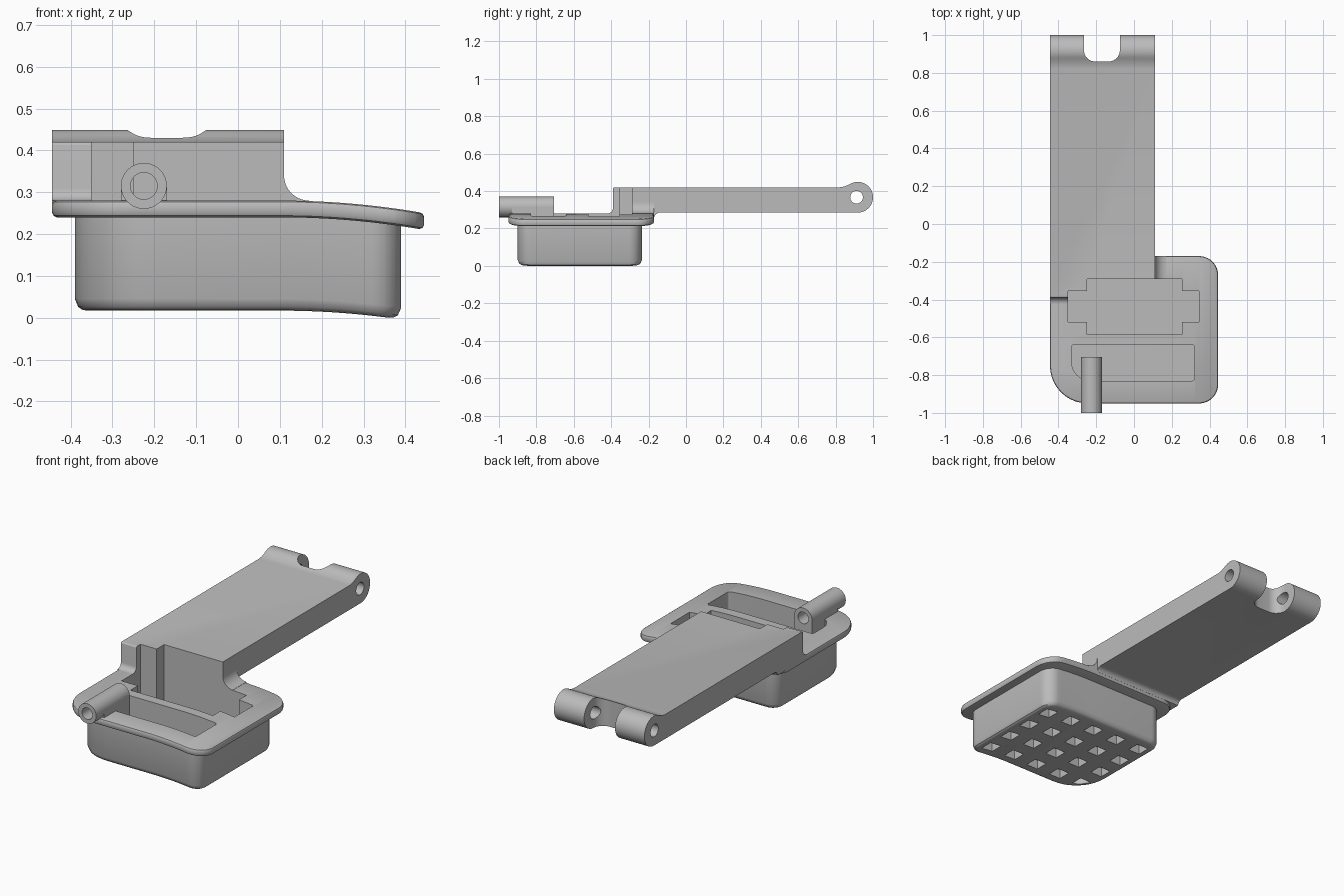
import bpy, bmesh
from math import sin, cos, pi, radians, hypot

if "Cube" in bpy.data.objects:
    bpy.data.objects.remove(bpy.data.objects["Cube"])

grey = bpy.data.materials.new("plain grey")
grey.use_nodes = True
GREY = (0.5, 0.5, 0.5, 1)
grey.diffuse_color = GREY
grey.node_tree.nodes["Principled BSDF"].inputs["Base Color"].default_value = GREY


def arc(cx, cy, r, a0, a1, n=10):
    """Points on an arc, angles in degrees."""
    angles = [radians(a0 + (a1 - a0) * i / n) for i in range(n + 1)]
    return [(cx + r * cos(a), cy + r * sin(a)) for a in angles]


def circle(cx, cy, r, n=40):
    return arc(cx, cy, r, 0, 360, n)[:-1]


def rounded(x0, x1, y0, y1, r, front_right=None, inset=0):
    """Rounded rectangle whose (x0, y0) corner may have its own radius."""
    x0, x1, y0, y1 = x0 + inset, x1 - inset, y0 + inset, y1 - inset
    big = (front_right or r) - inset
    r = r - inset
    return (arc(x1 - r, y1 - r, r, 0, 90) + arc(x0 + r, y1 - r, r, 90, 180)
            + arc(x0 + big, y0 + big, big, 180, 270)
            + arc(x1 - r, y0 + r, r, 270, 360))


def add_loft(bm, rings, axis):
    """Skin a stack of (position, outline) rings along an axis and cap it."""
    place = {"x": lambda a, b, t: (t, a, b),
             "y": lambda a, b, t: (a, t, b),
             "z": lambda a, b, t: (a, b, t)}[axis]
    loops = [[bm.verts.new(place(a, b, t)) for a, b in pts] for t, pts in rings]
    n = len(loops[0])
    for low, high in zip(loops, loops[1:]):
        for i in range(n):
            j = (i + 1) % n
            bm.faces.new((low[i], low[j], high[j], high[i]))
    bm.faces.new(loops[0][::-1])
    bm.faces.new(loops[-1])


def finish(name, bm):
    bmesh.ops.recalc_face_normals(bm, faces=bm.faces)
    mesh = bpy.data.meshes.new(name)
    bm.to_mesh(mesh)
    bm.free()
    mesh.materials.append(grey)
    obj = bpy.data.objects.new(name, mesh)
    bpy.context.collection.objects.link(obj)
    return obj


def loft(name, rings, axis="z", droop=False):
    bm = bmesh.new()
    add_loft(bm, rings, axis)
    if droop:
        # The left side sags along a gentle curve
        for i in range(14):
            bmesh.ops.bisect_plane(bm, geom=bm.verts[:] + bm.edges[:] + bm.faces[:],
                                   plane_co=(0.1 + 0.025 * i, 0, 0), plane_no=(1, 0, 0))
        bmesh.ops.triangulate(bm, faces=[f for f in bm.faces if len(f.verts) > 4])
        for v in bm.verts:
            v.co.z -= 0.03 * (max(0, v.co.x - 0.1) / 0.345) ** 2
    return finish(name, bm)


def prism(name, pts, lo, hi, axis="z"):
    return loft(name, [(lo, pts), (hi, pts)], axis)


def box(x0, x1, y0, y1):
    return [(x0, y0), (x1, y0), (x1, y1), (x0, y1)]


def cut(obj, *cutters):
    bpy.context.view_layer.objects.active = obj
    for cutter in cutters:
        mod = obj.modifiers.new("cut", "BOOLEAN")
        mod.operation = "DIFFERENCE"
        mod.solver = "EXACT"
        mod.object = cutter
        bpy.ops.object.modifier_apply(modifier=mod.name)


# Tub and rim
body = loft("tub", [(z, rounded(-0.39, 0.39, -0.9, -0.235, 0.07, 0.2, s)) for z, s in
                    ((0.017, 0.03), (0.019, 0.018), (0.026, 0.008), (0.045, 0), (0.26, 0))],
            droop=True)
rim = loft("rim", [(z, rounded(-0.445, 0.445, -0.95, -0.17, 0.1, 0.2, s)) for z, s in
                   ((0.24, 0.012), (0.244, 0.004), (0.252, 0),
                    (0.27, 0), (0.277, 0.003), (0.28, 0.01))], droop=True)

# Arm with a barrel at its far end and a foot on the rim
side = ([(-0.17, 0.26), (-0.42, 0.26), (-0.42, 0.28)]
        + arc(-0.42, 0.31, 0.03, -90, 0, 5)
        + arc(-0.382, 0.412, 0.008, 180, 90, 4)
        + [(0.82, 0.42), (0.845, 0.424), (0.865, 0.432)]
        + arc(0.918, 0.367, 0.082, 120, -90, 30)
        + [(-0.14, 0.285)] + arc(-0.14, 0.255, 0.03, 90, 170, 5))
arm = prism("arm", side, -0.445, 0.11, "x")
gusset = prism("arm_gusset", [(0.1, 0.34)] + arc(0.17, 0.34, 0.06, 180, 270)
               + [(0.17, 0.26), (0.1, 0.26)], -0.29, -0.17, "y")

# Small tube and its support
tube = prism("tube", circle(-0.225, 0.315, 0.055), -1, -0.705, "y")
saddle = prism("tube_support", box(-0.28, -0.17, 0.25, 0.315), -0.93, -0.705, "y")
post = prism("tube_post", box(-0.28, -0.17, 0.09, 0.27), -0.85, -0.705, "y")

# Cutters
half = [(0.343, -0.52), (0.343, -0.355), (0.255, -0.355), (0.255, -0.29)]
cross = half + [(-0.25, -0.29), (-0.25, -0.355), (-0.35, -0.355), (-0.35, -0.52),
                (-0.25, -0.52), (-0.25, -0.585), (0.255, -0.585), (0.255, -0.52)]
pocket = prism("pocket_cutter", cross, 0.1, 0.6)
slot = prism("slot_cutter", rounded(-0.33, 0.32, -0.83, -0.64, 0.012, 0.1), 0.1, 0.6)
notch = prism("notch_cutter", rounded(-0.265, -0.075, 0.86, 1.2, 0.06), 0.1, 0.7)
pin = prism("pin_cutter", circle(0.912, 0.367, 0.034), -0.6, 0.3, "x")
bore = prism("bore_cutter", circle(-0.225, 0.315, 0.032), -1.1, -0.6, "y")

# Grid of square recesses underneath, trimmed at the large round corner
bm = bmesh.new()
for col in range(5):
    for row in range(4):
        x, y = 0.155 * (col - 2), -0.567 + 0.155 * (row - 1.5)
        square = box(x - 0.036, x + 0.036, y - 0.036, y + 0.036)
        for k, (px, py) in enumerate(square):
            dx, dy = px + 0.19, py + 0.7
            d = hypot(dx, dy)
            if dx < 0 and dy < 0 and d > 0.165:
                square[k] = (-0.19 + dx * 0.165 / d, -0.7 + dy * 0.165 / d)
        add_loft(bm, [(-0.1, square), (0.07, square)], "z")
grid = finish("grid_cutter", bm)

cut(body, pocket, slot, grid)
cut(rim, pocket, slot)
cut(arm, pocket, notch, pin)
cut(tube, bore)
cut(saddle, bore)
for helper in (pocket, slot, notch, pin, bore, grid):
    bpy.data.objects.remove(helper)

# Smooth curved walls, keep hard edges
bpy.ops.object.select_all(action="DESELECT")
for part in (body, rim, arm, gusset, tube, saddle, post):
    part.select_set(True)
    bpy.context.view_layer.objects.active = part
bpy.ops.object.shade_smooth_by_angle(angle=radians(35))
